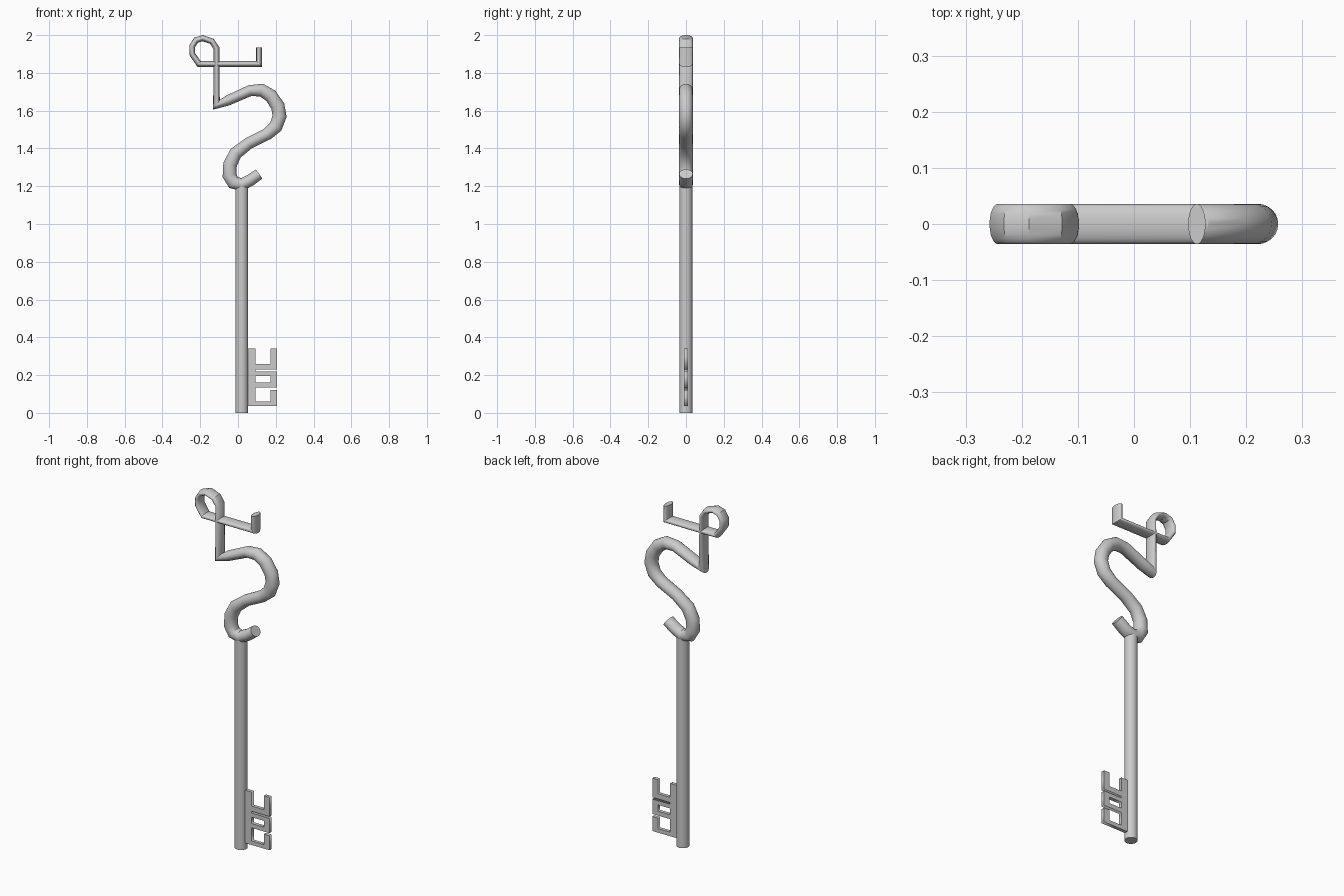
import bpy, bmesh, math
from mathutils import Vector

if "Cube" in bpy.data.objects:
    bpy.data.objects.remove(bpy.data.objects["Cube"])

HALF_DEPTH = 0.036
SIDES = 24


def finish(obj, angle=35):
    bpy.ops.object.select_all(action='DESELECT')
    obj.select_set(True)
    bpy.context.view_layer.objects.active = obj
    bpy.ops.object.shade_smooth_by_angle(angle=math.radians(angle))


def mitred_tube(name, path):
    """Sweep an ellipse along an x-z path of (x, z, half_width), mitring corners."""
    pts = [Vector(p[:2]) for p in path]
    bm = bmesh.new()
    rings = []
    for i, p in enumerate(pts):
        d_in = (p - pts[i - 1]).normalized() if i else (pts[1] - p).normalized()
        d_out = (pts[i + 1] - p).normalized() if i < len(pts) - 1 else d_in
        tangent = (d_in + d_out).normalized()
        normal = Vector((-tangent.y, tangent.x)) * path[i][2] / tangent.dot(d_in)
        ring = []
        for k in range(SIDES):
            a = math.tau * k / SIDES
            q = p + normal * math.cos(a)
            ring.append(bm.verts.new((q.x, HALF_DEPTH * math.sin(a), q.y)))
        rings.append(ring)
    for a, b in zip(rings, rings[1:]):
        for k in range(SIDES):
            j = (k + 1) % SIDES
            bm.faces.new((a[k], a[j], b[j], b[k]))
    bm.faces.new(rings[0])
    bm.faces.new(rings[-1])
    bmesh.ops.recalc_face_normals(bm, faces=bm.faces)
    mesh = bpy.data.meshes.new(name)
    bm.to_mesh(mesh)
    bm.free()
    obj = bpy.data.objects.new(name, mesh)
    bpy.context.collection.objects.link(obj)
    finish(obj)


# Shaft
bpy.ops.mesh.primitive_cylinder_add(vertices=SIDES, radius=0.034, depth=1.2,
                                    location=(0.02, 0, 0.6))
shaft = bpy.context.object
shaft.name = "shaft"
finish(shaft)

# Bow: flat hooked loop that drops into a thicker double bend
T = 0.0155
loop = [(0.112, 1.935), (0.112, 1.847), (-0.206, 1.847), (-0.242, 1.899),
        (-0.242, 1.942), (-0.222, 1.973), (-0.187, 1.984), (-0.138, 1.967),
        (-0.114, 1.931)]
bend = [(-0.056, 1.653, 0.027), (0.063, 1.706, 0.029), (0.124, 1.709, 0.033),
        (0.174, 1.679, 0.035), (0.211, 1.623, 0.036), (0.220, 1.570, 0.036),
        (0.200, 1.515, 0.035), (0.156, 1.477, 0.032), (0.056, 1.427, 0.031),
        (-0.013, 1.374, 0.034), (-0.042, 1.316, 0.036), (-0.045, 1.257, 0.036),
        (-0.024, 1.220, 0.034), (0.020, 1.208, 0.032), (0.066, 1.232, 0.031),
        (0.112, 1.265, 0.030)]
mitred_tube("bow", [(x, z, T) for x, z in loop] + [(-0.114, 1.631, 0.0175)] + bend)

# Bit: toothed plate with a rectangular window
outline = [(0.045, 0.037), (0.207, 0.037), (0.207, 0.12), (0.172, 0.12),
           (0.172, 0.06), (0.093, 0.06), (0.093, 0.135), (0.207, 0.135),
           (0.207, 0.22), (0.093, 0.22), (0.093, 0.23), (0.207, 0.23),
           (0.207, 0.34), (0.172, 0.34), (0.172, 0.26), (0.093, 0.26),
           (0.093, 0.34), (0.045, 0.34)]
window = [(0.093, 0.16), (0.172, 0.16), (0.172, 0.196), (0.093, 0.196)]
curve = bpy.data.curves.new("bit", 'CURVE')
curve.dimensions = '2D'
curve.fill_mode = 'BOTH'
curve.extrude = 0.01
for shape in (outline, window):
    spline = curve.splines.new('POLY')
    spline.points.add(len(shape) - 1)
    for point, (x, z) in zip(spline.points, shape):
        point.co = (x, z, 0, 1)
    spline.use_cyclic_u = True
bit = bpy.data.objects.new("bit", curve)
bit.rotation_euler.x = math.pi / 2
bpy.context.collection.objects.link(bit)
bpy.ops.object.select_all(action='DESELECT')
bit.select_set(True)
bpy.context.view_layer.objects.active = bit
bpy.ops.object.convert(target='MESH')
